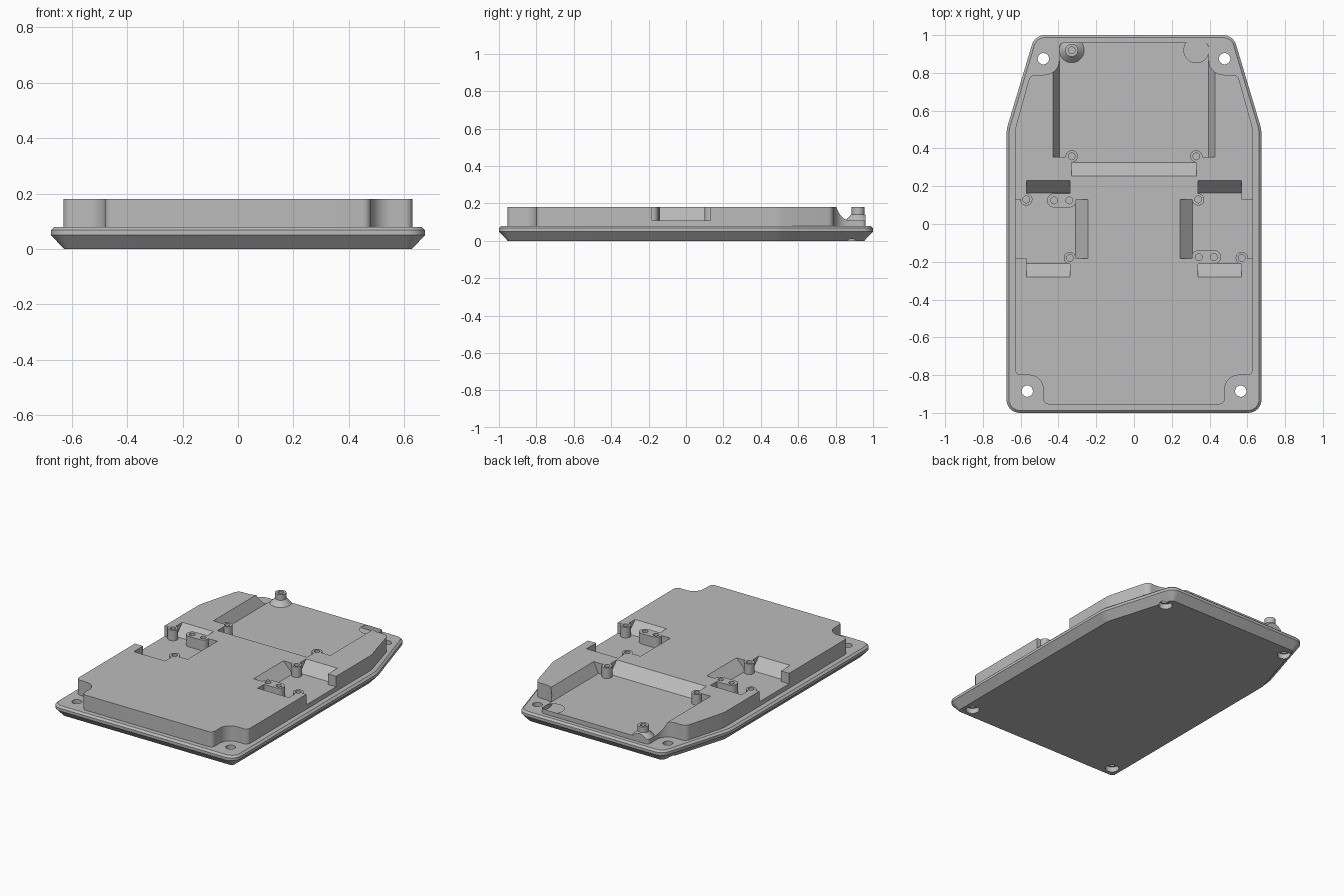
import bpy, bmesh, math
from mathutils import Vector

if "Cube" in bpy.data.objects:
    bpy.data.objects.remove(bpy.data.objects["Cube"])

grey = bpy.data.materials.new("plain grey")
grey.use_nodes = True
colour = (0.5, 0.5, 0.5, 1)
grey.diffuse_color = colour
grey.node_tree.nodes["Principled BSDF"].inputs["Base Color"].default_value = colour

BASE_TOP, FLOOR, TOP = 0.08, 0.11, 0.18


def mirrored(half):
    """Right-hand corners (x, y, radius), front to back, closed by mirroring."""
    return half + [(-x, y, r) for x, y, r in reversed(half)]


def rounded(corners, inset=0.0, steps=8):
    """Counter-clockwise outline with inset sides and rounded corners."""
    out, n = [], len(corners)
    for i, (x, y, r) in enumerate(corners):
        p = Vector((x, y))
        a = (p - Vector(corners[i - 1][:2])).normalized()
        b = (Vector(corners[(i + 1) % n][:2]) - p).normalized()
        na, nb = Vector((-a.y, a.x)), Vector((-b.y, b.x))
        miter = (na + nb) / (1 + na.dot(nb))
        turn = 1 if a.cross(b) > 0 else -1
        radius = r - inset * turn
        centre = p + miter * (inset + turn * radius)
        start = math.atan2(-turn * na.y, -turn * na.x)
        sweep = math.atan2(a.cross(b), a.dot(b))
        for k in range(steps + 1):
            t = start + sweep * k / steps
            out.append((centre.x + radius * math.cos(t), centre.y + radius * math.sin(t)))
    return out


def circle(x, y, r, n=32):
    return [(x + r * math.cos(2 * math.pi * i / n), y + r * math.sin(2 * math.pi * i / n))
            for i in range(n)]


def rect(x0, x1, y0, y1):
    return [(x0, y0), (x1, y0), (x1, y1), (x0, y1)]


def loft(name, layers):
    """Solid through stacked outlines, each given as (z, points)."""
    bm = bmesh.new()
    rings = [[bm.verts.new((x, y, z)) for x, y in pts] for z, pts in layers]
    n = len(rings[0])
    bm.faces.new(list(reversed(rings[0])))
    bm.faces.new(rings[-1])
    for lo, hi in zip(rings, rings[1:]):
        for i in range(n):
            j = (i + 1) % n
            bm.faces.new((lo[i], lo[j], hi[j], hi[i]))
    bmesh.ops.recalc_face_normals(bm, faces=bm.faces)
    mesh = bpy.data.meshes.new(name)
    bm.to_mesh(mesh)
    bm.free()
    obj = bpy.data.objects.new(name, mesh)
    bpy.context.collection.objects.link(obj)
    mesh.materials.append(grey)
    return obj


def combine(target, tool, operation, keep=False):
    mod = target.modifiers.new("combine", "BOOLEAN")
    mod.operation, mod.object, mod.solver = operation, tool, "EXACT"
    bpy.context.view_layer.objects.active = target
    bpy.ops.object.modifier_apply(modifier=mod.name)
    if not keep:
        bpy.data.objects.remove(tool)


def ramp_pocket(floor, rim):
    """Pocket cutter whose sides slope from floor rectangle to rim rectangle."""
    k = 2
    high = [f + (t - f) * k for f, t in zip(floor, rim)]
    return loft("pocket_cutter", [(FLOOR, rect(*floor)),
                                  (FLOOR + (TOP - FLOOR) * k, rect(*high))])


# Base plate with a wide lower chamfer and a fine upper one
base_corners = mirrored([(0.675, -1, 0.07), (0.675, 0.5, 0.2), (0.525, 1, 0.07)])
base = loft("base_plate", [(z, rounded(base_corners, d)) for z, d in
                           ((0, 0.047), (0.05, 0), (0.068, 0), (BASE_TOP, 0.013))])

# Corner screw holes, counterbored from below
for s in (-1, 1):
    for x, y in ((0.565, -0.885), (0.48, 0.875)):
        combine(base, loft("hole_cutter", [(-0.1, circle(s * x, y, 0.03)),
                                           (0.2, circle(s * x, y, 0.03))]), "DIFFERENCE")
        combine(base, loft("bore_cutter", [(-0.1, circle(s * x, y, 0.042)),
                                           (0.035, circle(s * x, y, 0.042))]), "DIFFERENCE")

# Raised deck, notched around the screw holes
deck_corners = mirrored([(0.48, -0.955, 0.03), (0.48, -0.8, 0.075), (0.63, -0.8, 0.03),
                         (0.63, 0.5, 0.2), (0.55, 0.79, 0.04), (0.395, 0.79, 0.08),
                         (0.395, 0.96, 0.02)])
deck = loft("raised_deck", [(0.07, rounded(deck_corners)), (TOP, rounded(deck_corners))])
envelope = loft("envelope", [(0.07, rounded(deck_corners)), (0.3, rounded(deck_corners))])

# Rear tray open to the back, with sloped sides and front
combine(deck, ramp_pocket((-0.395, 0.395, 0.355, 1.1), (-0.43, 0.43, 0.355, 1.1)), "DIFFERENCE")
combine(deck, ramp_pocket((-0.33, 0.33, 0.325, 0.7), (-0.33, 0.33, 0.255, 0.7)), "DIFFERENCE")

# Side pockets open to the outside
combine(deck, ramp_pocket((0.34, 0.57, -0.21, 0.165), (0.34, 0.57, -0.28, 0.23)), "DIFFERENCE")
combine(deck, ramp_pocket((-0.57, -0.34, -0.21, 0.165), (-0.57, -0.34, -0.28, 0.23)), "DIFFERENCE")
combine(deck, ramp_pocket((0.31, 0.8, -0.183, 0.13), (0.243, 0.8, -0.183, 0.13)), "DIFFERENCE")
combine(deck, ramp_pocket((-0.8, -0.31, -0.183, 0.13), (-0.8, -0.243, -0.183, 0.13)), "DIFFERENCE")

# Screw posts; the side pockets match by a half turn about y = -0.025
bores = []


def add_post(outline):
    combine(deck, loft("post", [(0.09, outline), (TOP, outline)]), "UNION")


for s in (-1, 1):
    def turned(x, y):
        return s * x, -0.025 + s * (y + 0.025)

    for x, y in (turned(0.34, 0.13), turned(0.57, -0.18), (s * 0.33, 0.358)):
        add_post(circle(x, y, 0.032))
        bores.append((x, y))
    # double post
    cx, cy = turned(0.383, -0.175)
    r = 0.037
    add_post(rounded([(x, y, r - 0.0005) for x, y in
                      rect(cx - 0.04 - r, cx + 0.04 + r, cy - r, cy + r)]))
    bores += [(cx - 0.04, cy), (cx + 0.04, cy)]
    # rear post with a conical foot, trimmed to the deck edge
    x, y = s * 0.33, 0.92
    post = loft("rear_post", [(0.09, circle(x, y, 0.066)), (FLOOR, circle(x, y, 0.066)),
                              (0.142, circle(x, y, 0.034)), (TOP, circle(x, y, 0.034))])
    combine(post, envelope, "INTERSECT", keep=True)
    combine(deck, post, "UNION")
    bores.append((x, y))
bpy.data.objects.remove(envelope)

# Blind bores in all posts
for x, y in bores:
    combine(deck, loft("bore", [(0.125, circle(x, y, 0.018, 20)),
                                (0.3, circle(x, y, 0.018, 20))]), "DIFFERENCE")

# Smooth round walls, sharp edges kept
for obj in (base, deck):
    bpy.ops.object.select_all(action="DESELECT")
    obj.select_set(True)
    bpy.context.view_layer.objects.active = obj
    bpy.ops.object.shade_smooth_by_angle(angle=math.radians(25))
